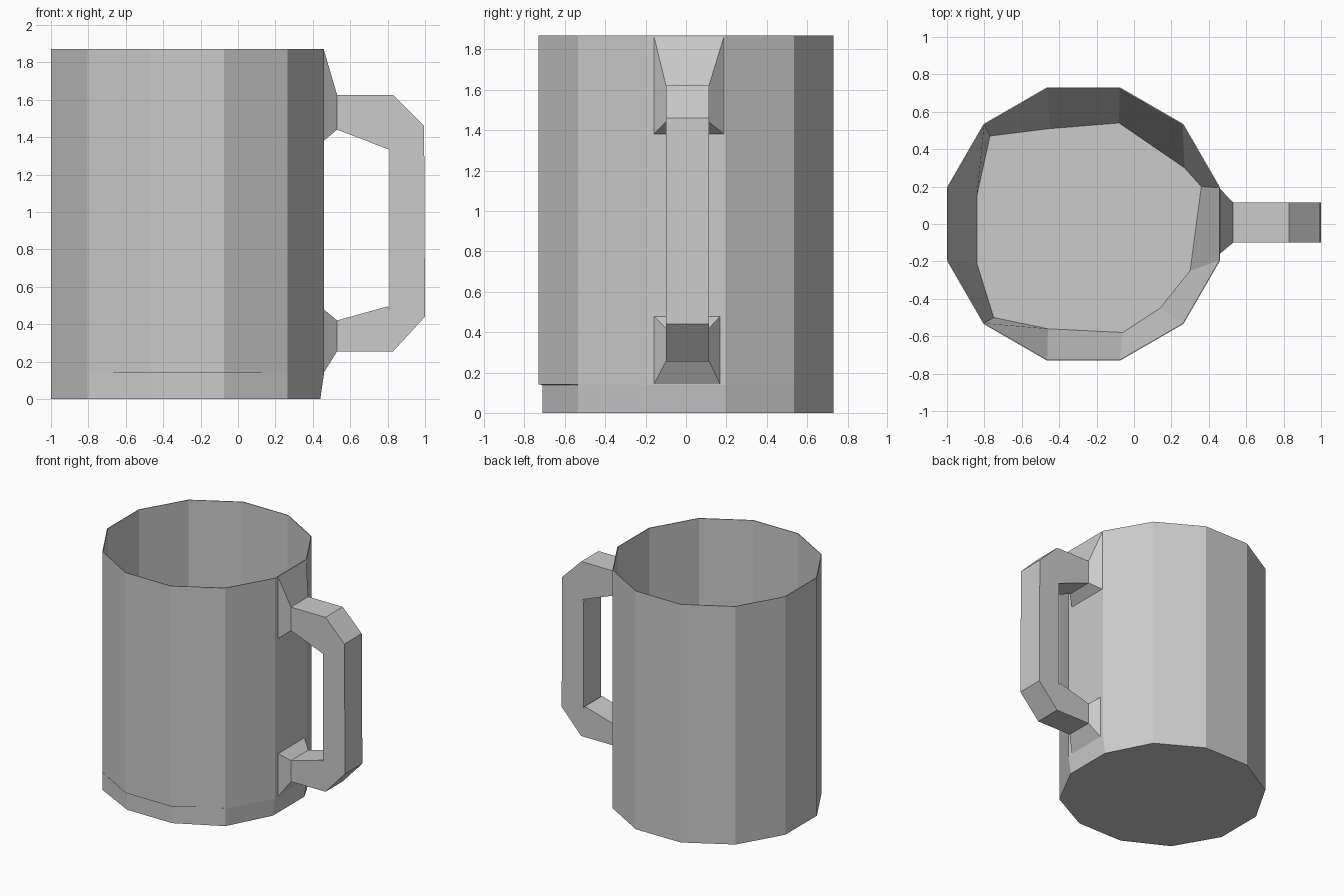
import bpy
import bmesh
from math import cos, sin, radians

cube = bpy.data.objects.get("Cube")
if cube:
    bpy.data.objects.remove(cube, do_unlink=True)

grey = bpy.data.materials.new("plain_grey")
grey.use_nodes = True
COLOUR = (0.6, 0.6, 0.6, 1)
grey.diffuse_color = COLOUR
grey.node_tree.nodes["Principled BSDF"].inputs["Base Color"].default_value = COLOUR


def loft(name, rings):
    """Join a series of equal-length point rings and cap both ends."""
    bm = bmesh.new()
    loops = [[bm.verts.new(p) for p in ring] for ring in rings]
    n = len(loops[0])
    for a, b in zip(loops, loops[1:]):
        for i in range(n):
            j = (i + 1) % n
            bm.faces.new((a[i], a[j], b[j], b[i]))
    bm.faces.new(loops[0][::-1])
    bm.faces.new(loops[-1])
    bmesh.ops.recalc_face_normals(bm, faces=bm.faces)
    mesh = bpy.data.meshes.new(name)
    bm.to_mesh(mesh)
    bm.free()
    mesh.materials.append(grey)
    obj = bpy.data.objects.new(name, mesh)
    bpy.context.collection.objects.link(obj)
    return obj


CENTRE_X, RADIUS, HEIGHT = -0.27, 0.756, 1.87


def wall_ring(radius, z):
    return [(CENTRE_X + radius * cos(radians(15 + 30 * i)),
             radius * sin(radians(15 + 30 * i)), z) for i in range(12)]


# Foot: the front and handle-side flats step in slightly
def foot_ring(z, side_inset):
    ring = wall_ring(RADIUS, z)
    for i in (8, 9):
        x, y, _ = ring[i]
        ring[i] = (x, y + 0.02, z)
    for i in (0, 11):
        x, y, _ = ring[i]
        ring[i] = (x - side_inset, y, z)
    return ring


# Uneven inner floor outline, one point per wall corner
floor = [(0.36, 0.20), (0.27, 0.30), (-0.08, 0.54), (-0.45, 0.51),
         (-0.77, 0.47), (-0.84, 0.15), (-0.84, -0.21), (-0.75, -0.50),
         (-0.46, -0.56), (-0.06, -0.58), (0.14, -0.45), (0.30, -0.25)]

# Cup: foot, outer wall, thin rim, inner wall, sloped floor edge
loft("cup", [
    foot_ring(0, 0.02),
    foot_ring(0.139, 0),
    wall_ring(RADIUS, 0.14),
    wall_ring(RADIUS, HEIGHT),
    wall_ring(RADIUS - 0.006, HEIGHT),
    wall_ring(RADIUS - 0.006, 0.5),
    [(x, y, 0.1) for x, y in floor],
])

# Handle sections: outer (x, z), inner (x, z), low y, high y
SLIM = (-0.10, 0.115)
sections = [
    ((0.458, HEIGHT), (0.458, 1.38), (-0.16, 0.19)),
    ((0.53, 1.625), (0.53, 1.44), SLIM),
    ((0.83, 1.625), (0.83, 1.325), SLIM),
    ((0.995, 1.46), (0.81, 1.32), SLIM),
    ((1.00, 0.44), (0.81, 0.48), SLIM),
    ((0.83, 0.255), (0.80, 0.495), SLIM),
    ((0.53, 0.255), (0.53, 0.42), SLIM),
    ((0.458, 0.14), (0.458, 0.48), (-0.16, 0.17)),
]
loft("handle", [[(o[0], lo, o[1]), (o[0], hi, o[1]),
                 (i[0], hi, i[1]), (i[0], lo, i[1])]
                for o, i, (lo, hi) in sections])
